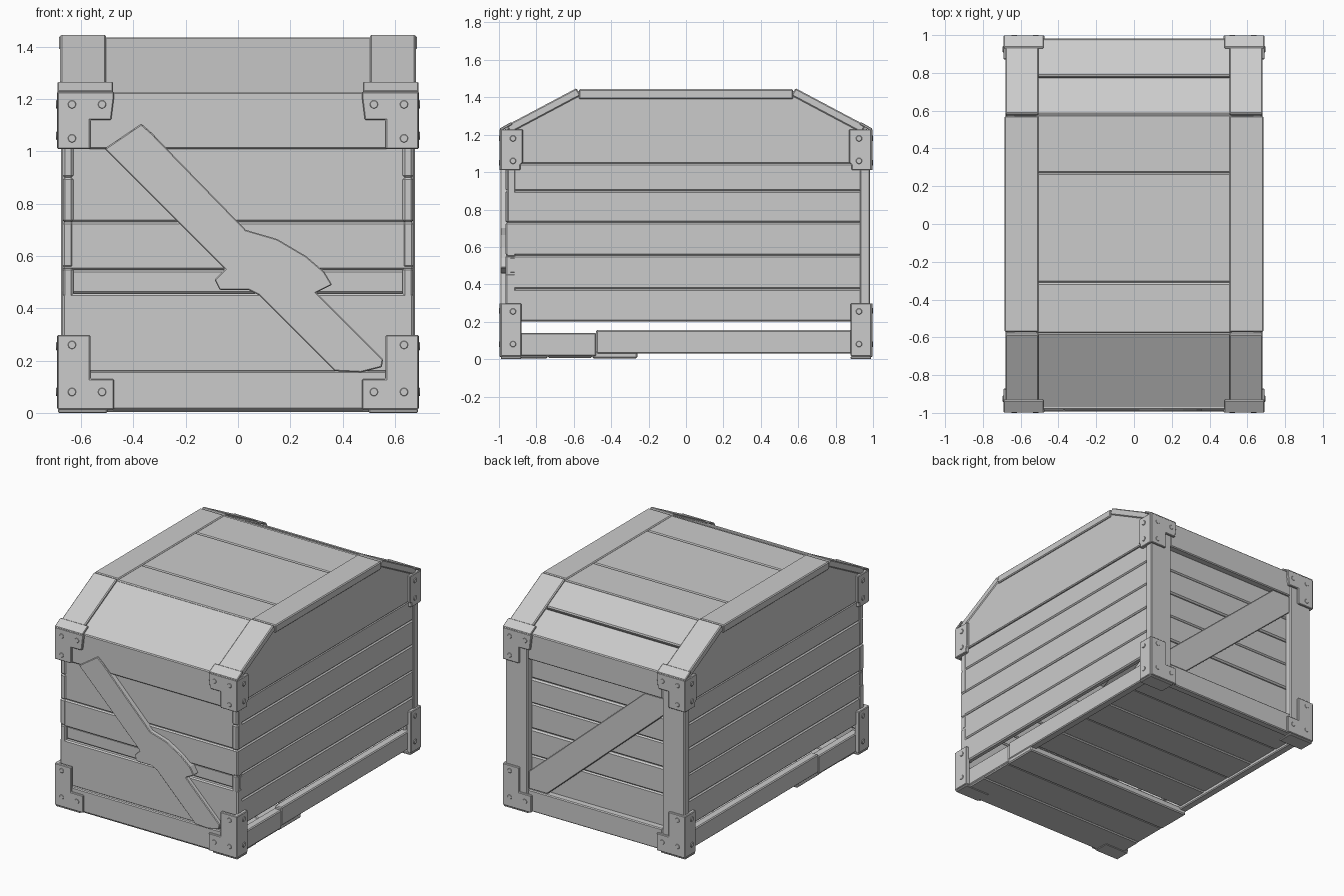
import bpy, bmesh, math, random
from mathutils import Vector

random.seed(4)


def finish(name, bm, bevel=0.006, mirror=""):
    bmesh.ops.recalc_face_normals(bm, faces=bm.faces)
    me = bpy.data.meshes.new(name)
    bm.to_mesh(me)
    bm.free()
    ob = bpy.data.objects.new(name, me)
    bpy.context.collection.objects.link(ob)
    if bevel:
        m = ob.modifiers.new("Bevel", 'BEVEL')
        m.width, m.segments, m.limit_method = bevel, 1, 'ANGLE'
    if mirror:
        m = ob.modifiers.new("Mirror", 'MIRROR')
        m.use_axis = ("x" in mirror, "y" in mirror, False)
        m.use_mirror_merge = False
    return ob


def add_prism(bm, pts, axis, a, b):
    """Extrude a 2D outline along an axis: x takes (y,z), y takes (x,z)."""
    def at(p, t):
        return (t, p[0], p[1]) if axis == "x" else (p[0], t, p[1])
    lo = [bm.verts.new(at(p, a)) for p in pts]
    hi = [bm.verts.new(at(p, b)) for p in pts]
    bm.faces.new(lo)
    bm.faces.new(hi[::-1])
    for i in range(len(pts)):
        j = (i + 1) % len(pts)
        bm.faces.new((lo[i], hi[i], hi[j], lo[j]))


def prism(name, pts, axis, a, b, bevel=0.006, mirror=""):
    bm = bmesh.new()
    add_prism(bm, pts, axis, a, b)
    return finish(name, bm, bevel, mirror)


def rect(a, b, c, d):
    return [(a, c), (b, c), (b, d), (a, d)]


def box(name, x, y, z, bevel=0.006, mirror=""):
    return prism(name, rect(*y, *z), "x", x[0], x[1], bevel, mirror)


def slab(p, q, t):
    """Side outline of a plank whose outer face runs from p to q."""
    p, q = Vector(p), Vector(q)
    d = (q - p).normalized()
    n = Vector((-d.y, d.x)) * t
    if n.y > 0:
        n = -n
    return [tuple(v) for v in (p, q, q + n, p + n)]


# Side walls: horizontal planks and a gabled top plank
seams = [0.2, 0.375, 0.555, 0.73, 0.9, 1.045]
for i, (lo, hi) in enumerate(zip(seams, seams[1:])):
    w = random.uniform(-0.003, 0.003)
    box(f"side_plank_{i}", (0.63, 0.672 + w), (-0.965, 0.955), (lo, hi), 0.008, "x")
prism("side_gable", [(-0.965, 1.045), (0.955, 1.045), (0.965, 1.215), (0.575, 1.43),
                     (-0.575, 1.43), (-0.965, 1.215)], "x", 0.63, 0.674, 0.006, "x")

# Open gap below the walls, then a low side rail in two heights
box("side_rail_front", (0.61, 0.665), (-0.97, -0.48), (0.015, 0.14), 0.006, "x")
box("side_rail_back", (0.61, 0.665), (-0.48, 0.96), (0.03, 0.155), 0.006, "x")

# Front wall planks
for i, (lo, hi, y) in enumerate([(0.155, 0.457, -0.965), (0.457, 0.547, -0.945),
                                 (0.547, 0.73, -0.962), (0.73, 1.02, -0.957)]):
    box(f"front_plank_{i}", (-0.672, 0.672), (y, -0.91), (lo, hi), 0.008)
box("front_top_board", (-0.677, 0.677), (-0.982, -0.92), (1.01, 1.228))
box("front_bottom_board", (-0.677, 0.677), (-0.985, -0.92), (0.012, 0.16))

# Cracked diagonal brace on the front
crack = [(-0.51, 1.01), (-0.05, 0.55), (-0.09, 0.51), (-0.07, 0.47), (0.04, 0.47),
         (0.08, 0.45), (0.37, 0.16), (0.47, 0.155), (0.55, 0.175), (0.555, 0.205),
         (0.30, 0.46), (0.36, 0.49), (0.33, 0.54), (0.26, 0.6), (0.15, 0.665),
         (0.03, 0.70), (-0.33, 1.07), (-0.37, 1.105)]
prism("front_brace", crack, "y", -0.992, -0.94, 0.004)

# Back wall: recessed planks within a frame, with a brace
levels = [0.13, 0.375, 0.555, 0.73, 0.9, 1.06]
for i, (lo, hi) in enumerate(zip(levels, levels[1:])):
    box(f"back_plank_{i}", (-0.64, 0.64), (0.89, 0.935 + 0.004 * (i % 2)), (lo, hi), 0.01)
box("back_post", (0.51, 0.677), (0.93, 0.984), (0.015, 1.228), 0.006, "x")
box("back_top_rail", (-0.51, 0.51), (0.93, 0.982), (1.05, 1.228))
box("back_bottom_rail", (-0.51, 0.51), (0.93, 0.982), (0.015, 0.16))
prism("back_brace", [(0.51, 0.16), (0.37, 0.16), (-0.51, 0.93), (-0.51, 1.05),
                     (-0.37, 1.05), (0.51, 0.28)], "y", 0.92, 0.972, 0.005)

# Floor planks: front group sits lower than the back group
for i, y in enumerate([-0.98, -0.74, -0.5]):
    box(f"floor_front_{i}", (-0.66, 0.66), (y, y + 0.24), (0.004 + 0.003 * (i % 2), 0.05), 0.007)
for i in range(5):
    y = -0.26 + i * 0.242
    box(f"floor_back_{i}", (-0.62, 0.62), (y, y + 0.242), (0.05 + 0.004 * (i % 2), 0.09), 0.007)

# Lid planks: front slope, back slope (two planks), flat top (three planks)
prism("lid_front_slope", slab((-0.98, 1.222), (-0.58, 1.435), 0.04), "x", -0.52, 0.52)
prism("lid_back_slope_low", slab((0.98, 1.222), (0.785, 1.324), 0.04), "x", -0.52, 0.52, 0.008)
prism("lid_back_slope_high", slab((0.78, 1.332), (0.58, 1.437), 0.04), "x", -0.52, 0.52, 0.008)
for i, (a, b) in enumerate([(-0.58, -0.31), (-0.31, 0.27), (0.27, 0.58)]):
    box(f"lid_top_plank_{i}", (-0.52, 0.52), (a, b), (1.39, 1.436), 0.009)

# Lid battens along both edges
box("lid_top_batten", (0.505, 0.685), (-0.572, 0.572), (1.39, 1.443), 0.006, "x")
prism("lid_slope_batten", slab((-0.96, 1.25), (-0.585, 1.449), 0.045), "x",
      0.505, 0.68, 0.006, "xy")

# Metal corner brackets: face plate, side plate and folded lip
bm = bmesh.new()
add_prism(bm, [(0.565, 1.01), (0.69, 1.01), (0.69, 1.228), (0.475, 1.228),
               (0.475, 1.2), (0.485, 1.12), (0.565, 1.12)], "y", -0.998, -0.975)
add_prism(bm, [(-0.99, 1.01), (-0.885, 1.01), (-0.885, 1.04), (-0.872, 1.05),
               (-0.872, 1.228), (-0.99, 1.228)], "x", 0.665, 0.692)
add_prism(bm, slab((-0.998, 1.232), (-0.935, 1.268), 0.015), "x", 0.478, 0.69)
finish("upper_bracket", bm, 0.004, "xy")

bm = bmesh.new()
add_prism(bm, [(0.475, 0.012), (0.69, 0.012), (0.69, 0.298), (0.565, 0.298),
               (0.565, 0.13), (0.475, 0.13)], "y", -0.998, -0.975)
add_prism(bm, rect(-0.99, -0.88, 0.015, 0.298), "x", 0.66, 0.692)
add_prism(bm, rect(-0.99, -0.88, 0.0, 0.015), "x", 0.5, 0.688)
finish("lower_bracket", bm, 0.004, "xy")


# Rivets on the face and side plates
def rivets(name, places, axis, depth):
    bm = bmesh.new()
    ring = [(0.017 * math.cos(k * math.tau / 10), 0.017 * math.sin(k * math.tau / 10))
            for k in range(10)]
    for u, v in places:
        add_prism(bm, [(u + a, v + b) for a, b in ring], axis, *depth)
    finish(name, bm, 0.003, "xy")


rivets("face_rivets", [(0.635, 1.18), (0.635, 1.05), (0.52, 1.18),
                       (0.635, 0.26), (0.635, 0.08), (0.52, 0.08)], "y", (-1.0, -0.985))
rivets("side_rivets", [(-0.925, 1.18), (-0.925, 1.06), (-0.925, 0.255), (-0.925, 0.08)],
       "x", (0.68, 0.697))
